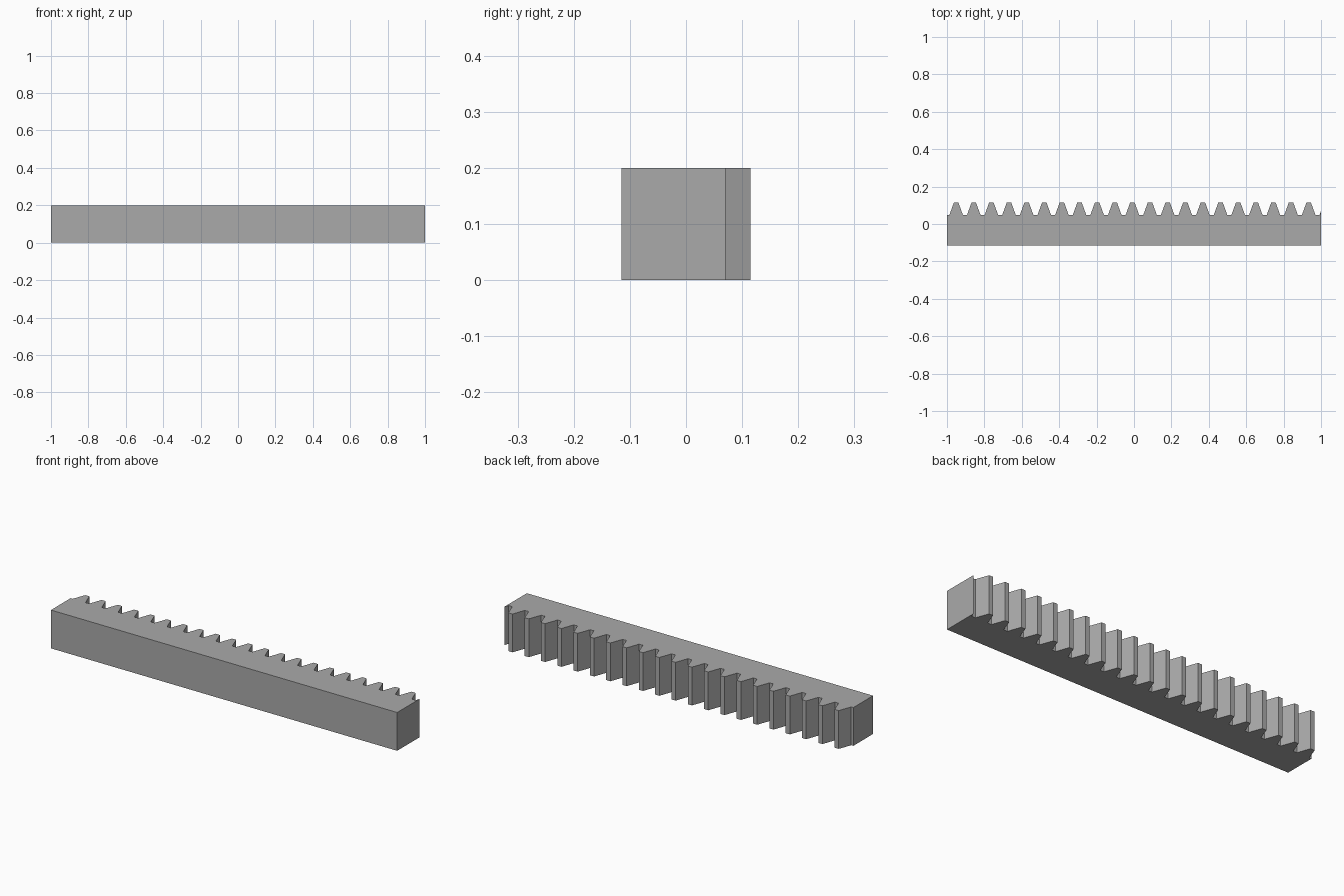
import bpy, bmesh, math

cube = bpy.data.objects.get("Cube")
if cube:
    bpy.data.objects.remove(cube, do_unlink=True)

# Rack proportions follow from the gear module
MODULE = 0.03
PITCH = math.pi * MODULE
SLOPE = math.tan(math.radians(20))
HEIGHT, BACK, TIP = 0.2, -0.115, 0.115
PITCH_LINE = TIP - MODULE
ROOT = PITCH_LINE - 1.25 * MODULE
FIRST = -0.951
TEETH = 21


def half_width(y):
    return PITCH / 4 - 0.0008 + (PITCH_LINE - y) * SLOPE


# Outline seen from above: straight back, then the row of teeth
outline = [(1, BACK), (-1, BACK), (-1, ROOT)]
for i in range(TEETH):
    x = FIRST + i * PITCH
    r, t = half_width(ROOT), half_width(TIP)
    outline += [(x - r, ROOT), (x - t, TIP), (x + t, TIP), (x + r, ROOT)]

# The next tooth is cut off by the end of the bar
x = FIRST + TEETH * PITCH
cut_y = ROOT + (1 - x + half_width(ROOT)) / SLOPE
outline += [(x - half_width(ROOT), ROOT), (1, cut_y)]

# Extrude the outline into the bar
bm = bmesh.new()
face = bm.faces.new([bm.verts.new((px, py, 0)) for px, py in outline])
result = bmesh.ops.extrude_face_region(bm, geom=[face])
top = [v for v in result["geom"] if isinstance(v, bmesh.types.BMVert)]
bmesh.ops.translate(bm, verts=top, vec=(0, 0, HEIGHT))
bmesh.ops.recalc_face_normals(bm, faces=bm.faces)
mesh = bpy.data.meshes.new("gear_rack")
bm.to_mesh(mesh)
bm.free()
rack = bpy.data.objects.new("gear_rack", mesh)
bpy.context.collection.objects.link(rack)

# Plain grey metal
grey = bpy.data.materials.new("grey")
grey.use_nodes = True
colour = (0.4, 0.4, 0.4, 1)
grey.diffuse_color = colour
grey.node_tree.nodes["Principled BSDF"].inputs["Base Color"].default_value = colour
mesh.materials.append(grey)
